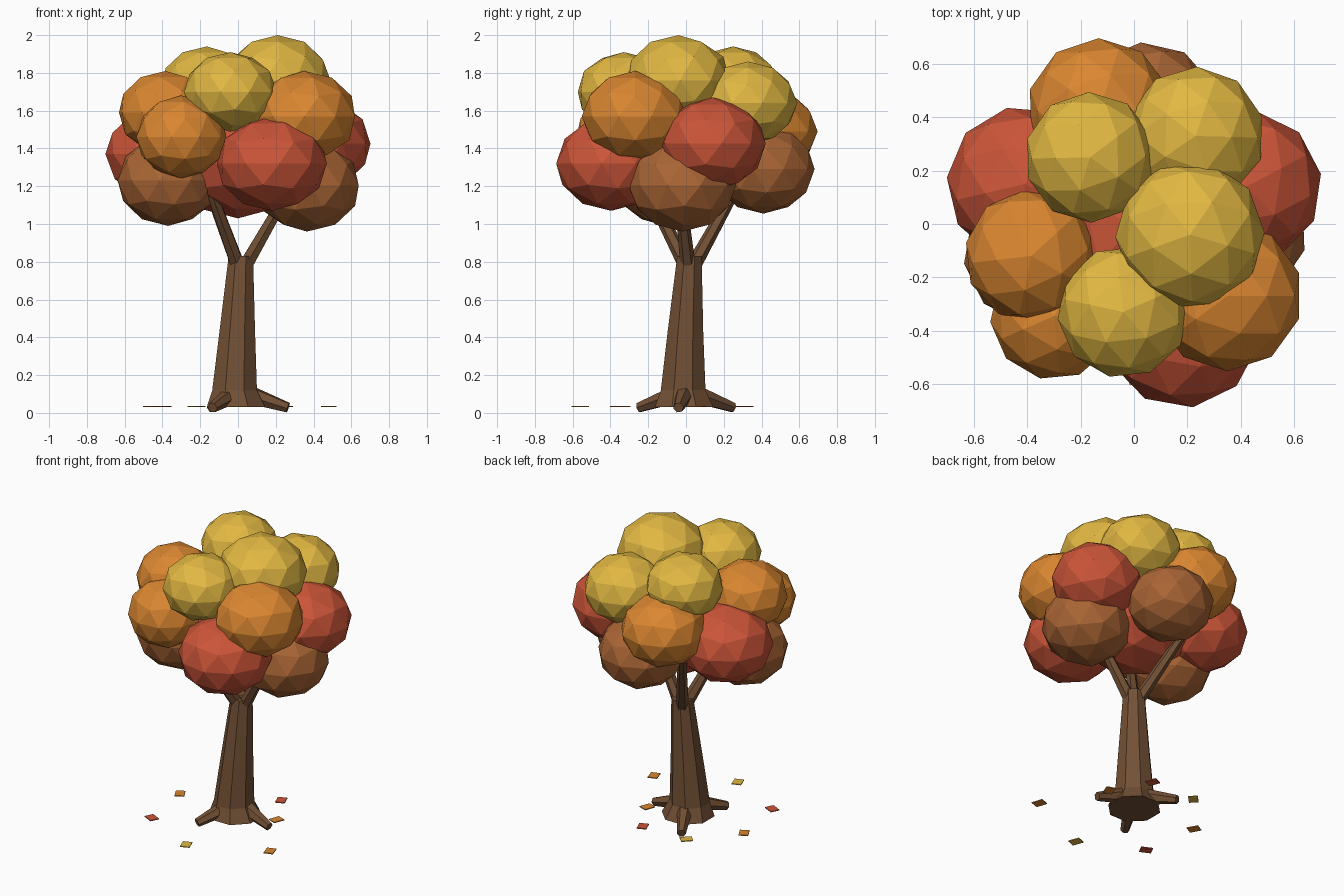
import bpy, bmesh, math, random
from mathutils import Vector, Matrix

if "Cube" in bpy.data.objects:
    bpy.data.objects.remove(bpy.data.objects["Cube"])

random.seed(4)


def material(name, rgb):
    m = bpy.data.materials.new(name)
    m.diffuse_color = (*rgb, 1)
    m.use_nodes = True
    m.node_tree.nodes["Principled BSDF"].inputs["Base Color"].default_value = m.diffuse_color
    return m


BARK = material("bark", (0.17, 0.08, 0.035))
YELLOW = material("yellow_leaves", (0.76, 0.48, 0.055))
ORANGE = material("orange_leaves", (0.70, 0.24, 0.03))
RED = material("red_leaves", (0.60, 0.09, 0.04))
RUST = material("rust_leaves", (0.40, 0.13, 0.035))


def finish(bm, name, mat):
    bmesh.ops.recalc_face_normals(bm, faces=bm.faces)
    me = bpy.data.meshes.new(name)
    bm.to_mesh(me)
    bm.free()
    me.materials.append(mat)
    ob = bpy.data.objects.new(name, me)
    bpy.context.collection.objects.link(ob)
    return ob


def tapered_tube(name, rings, sides, mat, axis=(0, 0, 1)):
    """Capped tube through rings of (centre, radius), square to the axis."""
    turn = Vector((0, 0, 1)).rotation_difference(Vector(axis))
    bm = bmesh.new()
    loops = []
    for centre, r in rings:
        loop = []
        for i in range(sides):
            a = math.tau * (i + 0.5) / sides
            p = turn @ Vector((r * math.cos(a), r * math.sin(a), 0))
            loop.append(bm.verts.new(Vector(centre) + p))
        loops.append(loop)
    for lo, hi in zip(loops, loops[1:]):
        for i in range(sides):
            j = (i + 1) % sides
            bm.faces.new((lo[i], lo[j], hi[j], hi[i]))
    bm.faces.new(loops[0])
    bm.faces.new(loops[-1])
    return finish(bm, name, mat)


def limb(name, a, b, r1, r2):
    axis = Vector(b) - Vector(a)
    return tapered_tube(name, [(a, r1), (b, r2)], 6, BARK, axis)


# Trunk with flared foot
tapered_tube("trunk", [((-0.01, -0.01, 0.03), 0.168),
                       ((-0.018, -0.015, 0.12), 0.128),
                       ((-0.004, -0.003, 0.43), 0.102),
                       ((0.015, 0.018, 0.83), 0.07)], 8, BARK)

# Roots
for i, (x, y) in enumerate([(0.265, -0.04), (-0.14, 0.25), (-0.135, -0.25)]):
    limb(f"root_{i + 1}", (x * 0.25, y * 0.25, 0.095), (x, y, 0.028), 0.05, 0.028)

# Branches spreading into the crown
for i, (a, b) in enumerate([((0.04, 0.01, 0.78), (0.31, -0.04, 1.25)),
                            ((0.0, 0.04, 0.78), (-0.18, 0.30, 1.25)),
                            ((0.0, 0.0, 0.78), (-0.17, -0.24, 1.25))]):
    limb(f"branch_{i + 1}", a, b, 0.041, 0.026)

# Foliage clumps: material, x, y, z, radius, vertical radius
CLUMPS = [
    (RED, 0.00, 0.00, 1.36, 0.38, 0.33),
    (YELLOW, -0.165, 0.25, 1.73, 0.245, 0.21),
    (YELLOW, 0.23, 0.33, 1.64, 0.26, 0.22),
    (YELLOW, 0.21, -0.04, 1.76, 0.28, 0.24),
    (YELLOW, -0.04, -0.33, 1.70, 0.248, 0.21),
    (ORANGE, -0.13, 0.425, 1.49, 0.272, 0.23),
    (ORANGE, -0.385, -0.12, 1.59, 0.25, 0.22),
    (ORANGE, 0.35, -0.27, 1.57, 0.282, 0.24),
    (ORANGE, -0.30, -0.345, 1.46, 0.24, 0.22),
    (RED, 0.18, -0.395, 1.32, 0.295, 0.25),
    (RED, -0.41, 0.15, 1.37, 0.293, 0.25),
    (RED, 0.42, 0.14, 1.425, 0.285, 0.245),
    (RUST, -0.37, -0.11, 1.23, 0.27, 0.24),
    (RUST, 0.365, -0.02, 1.205, 0.285, 0.245),
    (RUST, 0.05, 0.41, 1.29, 0.272, 0.235),
]
for i, (mat, x, y, z, r, rz) in enumerate(CLUMPS):
    bm = bmesh.new()
    m = (Matrix.Translation((x, y, z)) @ Matrix.Diagonal((r, r, rz, 1))
         @ Matrix.Rotation(random.uniform(0, math.tau), 4, 'Z'))
    bmesh.ops.create_icosphere(bm, subdivisions=2, radius=1, matrix=m)
    finish(bm, f"foliage_clump_{i + 1}", mat)

# Fallen leaves around the foot
LEAVES = [(RED, -0.40, -0.36), (ORANGE, -0.46, 0.03), (YELLOW, 0.0, -0.56),
          (ORANGE, 0.48, -0.34), (ORANGE, 0.25, 0.06), (RED, 0.11, 0.31),
          (YELLOW, -0.22, 0.31)]
for i, (mat, x, y) in enumerate(LEAVES):
    bm = bmesh.new()
    m = (Matrix.Translation((x, y, 0.034))
         @ Matrix.Rotation(random.uniform(0, math.tau), 4, 'Z')
         @ Matrix.Diagonal((0.075, 0.06, 0.006, 1)))
    bmesh.ops.create_cube(bm, size=1, matrix=m)
    finish(bm, f"fallen_leaf_{i + 1}", mat)
